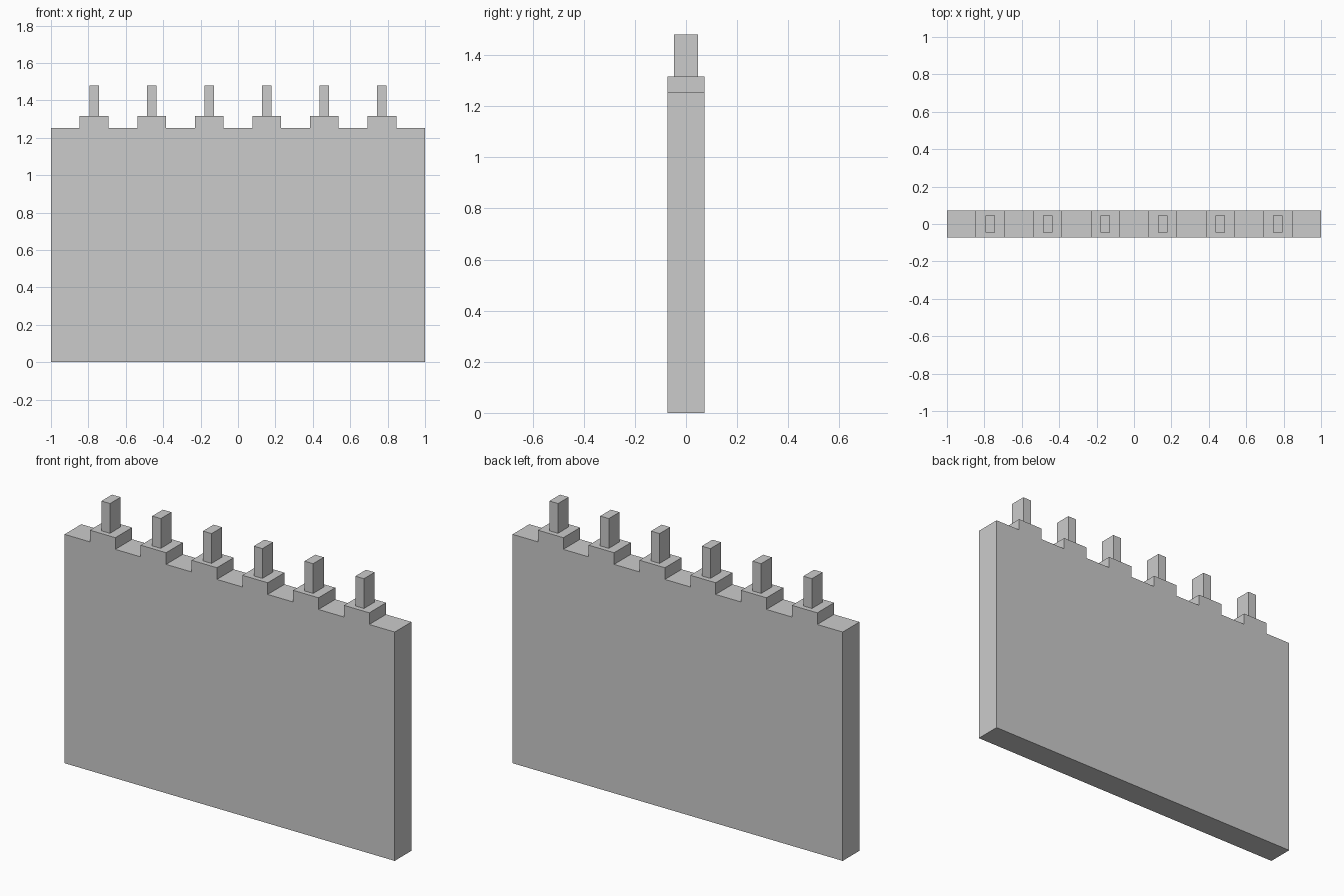
import bpy
import bmesh

if "Cube" in bpy.data.objects:
    bpy.data.objects.remove(bpy.data.objects["Cube"])

COUNT = 6
STEP = 2 / (2 * COUNT + 1)      # width of one merlon or gap
HALF_DEPTH = 0.0725
WALL_Z, MERLON_Z, POST_Z = 1.253, 1.317, 1.48
POST_W, POST_D = 0.052, 0.092


def add_object(name, bm):
    bmesh.ops.recalc_face_normals(bm, faces=bm.faces)
    mesh = bpy.data.meshes.new(name)
    bm.to_mesh(mesh)
    bm.free()
    obj = bpy.data.objects.new(name, mesh)
    bpy.context.collection.objects.link(obj)
    return obj


def add_box(name, size, center):
    bm = bmesh.new()
    bmesh.ops.create_cube(bm, size=1)
    bmesh.ops.scale(bm, vec=size, verts=bm.verts)
    obj = add_object(name, bm)
    obj.location = center
    return obj


# Crenellated wall: stepped outline extruded through its thickness
profile = [(-1, 0), (-1, WALL_Z)]
for i in range(COUNT):
    left = -1 + (2 * i + 1) * STEP
    right = left + STEP
    profile += [(left, WALL_Z), (left, MERLON_Z), (right, MERLON_Z), (right, WALL_Z)]
profile += [(1, WALL_Z), (1, 0)]

bm = bmesh.new()
outline = bm.faces.new([bm.verts.new((x, -HALF_DEPTH, z)) for x, z in profile])
extruded = bmesh.ops.extrude_face_region(bm, geom=[outline], use_keep_orig=True)
moved = [v for v in extruded["geom"] if isinstance(v, bmesh.types.BMVert)]
bmesh.ops.translate(bm, verts=moved, vec=(0, 2 * HALF_DEPTH, 0))
add_object("crenellated_wall", bm)

# One upright post centred on each merlon
for i in range(COUNT):
    x = -1 + (2 * i + 1.5) * STEP
    add_box(f"post_{i + 1}", (POST_W, POST_D, POST_Z - MERLON_Z),
            (x, 0, (POST_Z + MERLON_Z) / 2))
